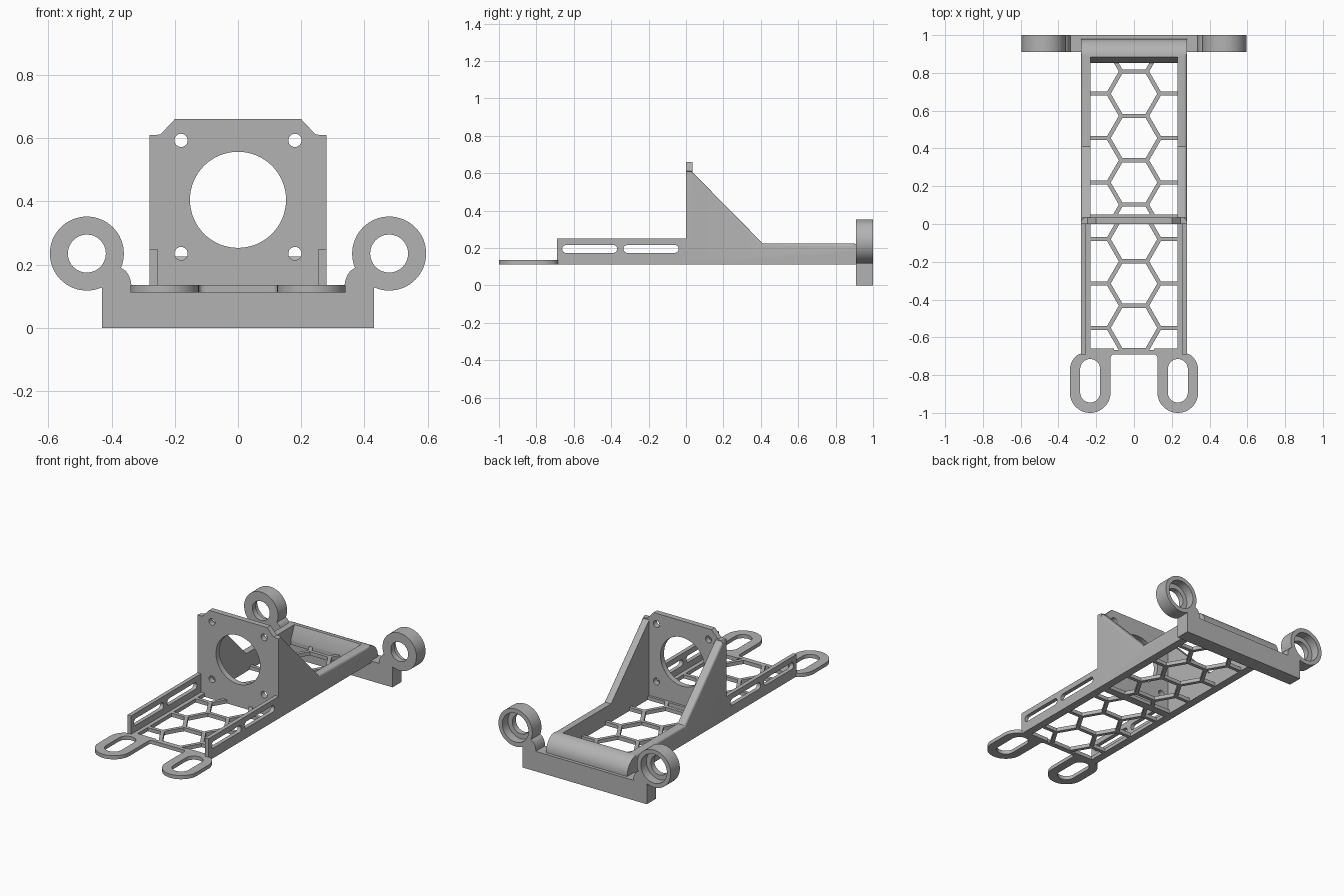
import bpy, bmesh
from math import sin, cos, pi, sqrt, radians
from mathutils import Vector

if "Cube" in bpy.data.objects:
    bpy.data.objects.remove(bpy.data.objects["Cube"])

grey = bpy.data.materials.new("plain grey")
grey.use_nodes = True
grey.diffuse_color = (0.45, 0.45, 0.45, 1)
grey.node_tree.nodes["Principled BSDF"].inputs["Base Color"].default_value = grey.diffuse_color

AXES = {"x": lambda a, b, t: (t, a, b),
        "y": lambda a, b, t: (a, t, b),
        "z": lambda a, b, t: (a, b, t)}


def finish(name, bm):
    bmesh.ops.recalc_face_normals(bm, faces=bm.faces)
    mesh = bpy.data.meshes.new(name)
    bm.to_mesh(mesh)
    bm.free()
    mesh.materials.append(grey)
    obj = bpy.data.objects.new(name, mesh)
    bpy.context.collection.objects.link(obj)
    return obj


def extrude(bm, vec):
    r = bmesh.ops.extrude_face_region(bm, geom=bm.faces[:])
    moved = [g for g in r["geom"] if isinstance(g, bmesh.types.BMVert)]
    bmesh.ops.translate(bm, vec=vec, verts=moved)


def prism(name, outlines, axis, lo, hi):
    """Extrude one or more flat outlines along an axis."""
    bm = bmesh.new()
    for pts in outlines:
        bm.faces.new([bm.verts.new(AXES[axis](a, b, lo)) for a, b in pts])
    extrude(bm, Vector(AXES[axis](0, 0, hi - lo)))
    return finish(name, bm)


def arc(cx, cy, r, start, end, n=16):
    return [(cx + r * cos(radians(start + (end - start) * i / n)),
             cy + r * sin(radians(start + (end - start) * i / n))) for i in range(n + 1)]


def circle(cx, cy, r, n=48):
    return arc(cx, cy, r, 0, 360, n)[:-1]


def capsule(cx, cy, r, half, upright=False):
    if upright:
        return arc(cx, cy + half, r, 0, 180) + arc(cx, cy - half, r, 180, 360)
    return arc(cx + half, cy, r, -90, 90) + arc(cx - half, cy, r, 90, 270)


def rect(x0, x1, y0, y1):
    return [(x0, y0), (x1, y0), (x1, y1), (x0, y1)]


def mirror(pts):
    return [(-a, b) for a, b in pts]


def cut(obj, cutter):
    """Subtract the cutter, keep the result and drop the cutter."""
    mod = obj.modifiers.new("cut", "BOOLEAN")
    mod.operation, mod.solver, mod.object = "DIFFERENCE", "EXACT", cutter
    dep = bpy.context.evaluated_depsgraph_get()
    mesh = bpy.data.meshes.new_from_object(obj.evaluated_get(dep))
    obj.modifiers.clear()
    obj.data = mesh
    bpy.data.objects.remove(cutter)
    return obj


PITCH, STRUT = 0.235, 0.022
FLOOR, TOP = 0.112, 0.135


def honeycomb(x, y0, y1, row):
    """Hexagonal openings clipped to a rectangle; row is the centre of one middle cell."""
    bm = bmesh.new()
    r = (PITCH - STRUT) / sqrt(3)
    for col in (-1, 0, 1):
        for k in range(-5, 6):
            cx = col * PITCH * sqrt(3) / 2
            cy = row + (k + 0.5 * abs(col)) * PITCH
            bm.faces.new([bm.verts.new((px, py, FLOOR - 0.05)) for px, py in circle(cx, cy, r, 6)])
    for co, no in (((x, 0, 0), (1, 0, 0)), ((-x, 0, 0), (-1, 0, 0)),
                   ((0, y1, 0), (0, 1, 0)), ((0, y0, 0), (0, -1, 0))):
        bmesh.ops.bisect_plane(bm, geom=bm.verts[:] + bm.edges[:] + bm.faces[:],
                               plane_co=co, plane_no=no, clear_outer=True)
    extrude(bm, Vector((0, 0, 0.15)))
    return finish("honeycomb_cutter", bm)


# Floor with honeycomb openings in front of and behind the upright plate
deck = prism("floor", [rect(-0.28, 0.28, -0.69, 0.92)], "z", FLOOR, TOP)
cut(deck, honeycomb(0.23, -0.668, -0.0, -0.315))
cut(deck, honeycomb(0.23, 0.05, 0.853, 0.455))

# Upright mounting plate
half = [(0.28, FLOOR)] + arc(0.26, 0.59, 0.02, 0, 90, 6) + [(0.245, 0.612), (0.2, 0.66)]
plate = prism("upright_plate", [half + mirror(half)[::-1]], "y", 0, 0.035)
holes = [circle(0, 0.405, 0.152, 64)]
holes += [circle(sx * 0.18, z, 0.021, 24) for sx in (-1, 1) for z in (0.235, 0.593)]
cut(plate, prism("plate_holes", holes, "y", -0.1, 0.1))

# Shaft of the rear beam: rounded ridge between the two side walls
ridge = [(0.853, FLOOR), (0.853, 0.15), (0.885, 0.225)] + arc(0.885, 0.13, 0.095, 90, 0)[1:]
prism("rear_ridge", [ridge + [(0.98, FLOOR)]], "x", -0.24, 0.24)
prism("rear_beam", [rect(-0.43, 0.43, 0, 0.125)], "y", 0.91, 1)

for side, s in (("left", 1), ("right", -1)):
    def both(pts):
        return pts if s > 0 else mirror(pts)

    # Low front rail with two slots
    rail = prism(side + "_front_rail", [rect(-0.69, 0.02, FLOOR, 0.25)], "x", s * 0.255, s * 0.28)
    slots = [capsule(y, 0.195, 0.021, 0.126) for y in (-0.515, -0.187)]
    cut(rail, prism("rail_slots", slots, "x", s * 0.2, s * 0.35))

    # Tall rear side wall: gusset running down to a low wall with a rounded end
    wall = [(0, FLOOR), (0, 0.61), (0.03, 0.61), (0.41, 0.225), (0.885, 0.225)]
    wall += arc(0.885, 0.13, 0.095, 90, 0)[1:] + [(0.98, FLOOR)]
    gusset = prism(side + "_side_wall", [wall], "x", s * 0.23, s * 0.28)
    bm = bmesh.new()
    bm.from_mesh(gusset.data)
    edges = [e for e in bm.edges
             if all(abs(v.co.x) > 0.27 and v.co.z > 0.2 and 0.01 < v.co.y < 0.9 for v in e.verts)]
    bmesh.ops.bevel(bm, geom=edges, offset=0.015, segments=4, profile=0.5, affect="EDGES")
    bm.to_mesh(gusset.data)
    bm.free()

    # Slotted mounting foot at the front
    foot_outline = capsule(0.232, -0.783, 0.107, 0, True)
    foot_outline = ([(0.28, -0.66), (0.28, -0.685)] + arc(0.232, -0.777, 0.108, 50, 0, 8)
                    + arc(0.232, -0.892, 0.108, 0, -180, 24)
                    + arc(0.105, -0.709, 0.019, 0, 90, 5) + [(0.105, -0.66)])
    foot = prism(side + "_foot", [both(foot_outline)], "z", FLOOR, TOP)
    cut(foot, prism("foot_slot", [both(capsule(0.232, -0.83, 0.053, 0.062, True))], "z", 0, 0.3))

    # Ring holder with a stepped bore, and the web joining it to the beam
    web = [(0.43, 0.1), (0.43, 0.16), (0.37, 0.19)] + arc(0.415, 0.13, 0.078, 140, 180, 8) + [(0.337, 0.1)]
    ring = prism(side + "_ring", [both(circle(0.478, 0.235, 0.117, 64))], "y", 0.91, 1)
    joint = prism(side + "_ring_web", [both(web)], "y", 0.91, 1)
    for part in (ring, joint):
        cut(part, prism("through_bore", [both(circle(0.478, 0.235, 0.06))], "y", 0.8, 1.1))
        cut(part, prism("wide_bore", [both(circle(0.478, 0.235, 0.09))], "y", 0.945, 1.1))

# Smooth the round surfaces while keeping edges sharp
bpy.ops.object.select_all(action="DESELECT")
for obj in bpy.context.collection.objects:
    if obj.type == "MESH" and grey.name in obj.data.materials:
        obj.select_set(True)
        bpy.context.view_layer.objects.active = obj
bpy.ops.object.shade_smooth_by_angle(angle=radians(30))
